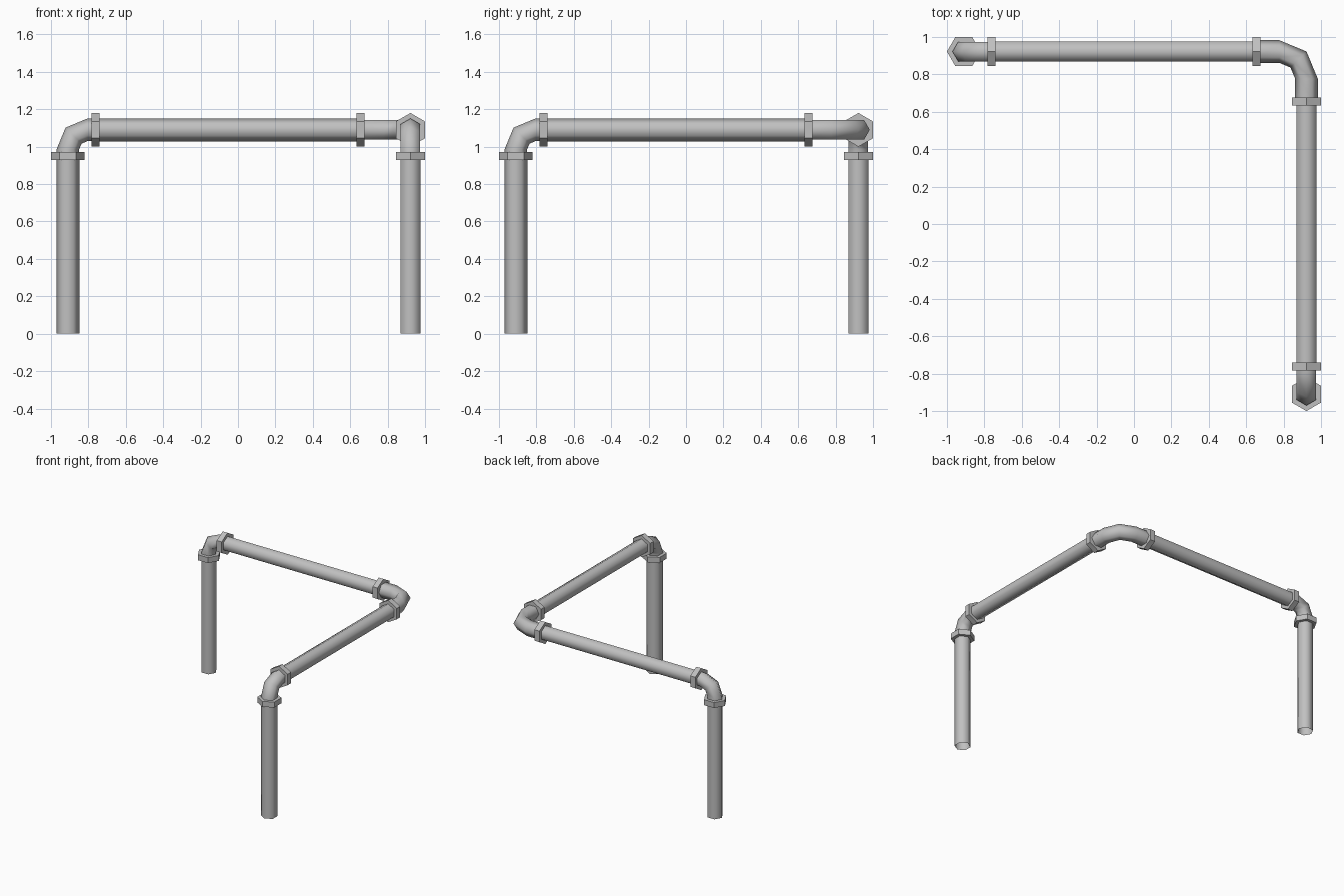
import bpy
from math import cos, sin, pi
from mathutils import Vector as V

cube = bpy.data.objects.get("Cube")
if cube:
    bpy.data.objects.remove(cube, do_unlink=True)

grey = bpy.data.materials.new("pipe grey")
grey.use_nodes = True
grey.diffuse_color = (0.53, 0.53, 0.53, 1)
grey.node_tree.nodes["Principled BSDF"].inputs["Base Color"].default_value = grey.diffuse_color

X, Y, Z = V((1, 0, 0)), V((0, 1, 0)), V((0, 0, 1))
SIDE = 0.922    # offset of the corner pipes
LEG = 0.91      # offset of the leg ends
TOP = 1.09      # height of the horizontal pipes


def loft(name, rings, radius, capped=False, smooth=True):
    """Hexagonal skin through rings of (centre, corner direction, side direction)."""
    verts, faces = [], []
    for centre, u, v in rings:
        verts += [centre + radius * (u * cos(k * pi / 3) + v * sin(k * pi / 3)) for k in range(6)]
    for r in range(len(rings) - 1):
        for k in range(6):
            a, b = r * 6 + k, r * 6 + (k + 1) % 6
            faces.append((a, b, b + 6, a + 6))
    if capped:
        last = len(verts) - 6
        faces += [tuple(range(5, -1, -1)), tuple(range(last, last + 6))]
    mesh = bpy.data.meshes.new(name)
    mesh.from_pydata(verts, [], faces)
    mesh.materials.append(grey)
    mesh.polygons.foreach_set("use_smooth", [smooth] * len(faces))
    obj = bpy.data.objects.new(name, mesh)
    bpy.context.collection.objects.link(obj)
    return obj


def straight(name, start, end, corner, radius=0.0615, **options):
    side = (end - start).normalized().cross(corner)
    return loft(name, [(start, corner, side), (end, corner, side)], radius, **options)


def nut(name, centre, axis, corner):
    half = axis * 0.0225
    straight(name, centre - half, centre + half, corner, 0.09, capped=True, smooth=False)


def elbow(name, corner, a, b, bend, reach_a, reach_b):
    """Two-segment quarter bend; a and b point outwards from the bend centre."""
    pivot = corner - bend * (a + b)
    side = a.cross(b)
    rings = [(corner - b * reach_a, a, side)]
    for step in range(3):
        out = a * cos(step * pi / 4) + b * sin(step * pi / 4)
        rings.append((pivot + bend * out, out, side))
    rings.append((corner - a * reach_b, b, side))
    loft(name, rings, 0.0605)


left_leg = V((SIDE, -LEG, 0))
right_leg = V((-LEG, SIDE, 0))
up = Z * TOP
corner = V((SIDE, SIDE, TOP))

# Legs, each with its nut, top elbow and first horizontal nut
for name, foot, out in (("front", left_leg, -Y), ("back", right_leg, -X)):
    straight(name + "_leg", foot, foot + Z * 0.95, out)
    nut(name + "_leg_nut", foot + Z * 0.95, Z, out)
    elbow(name + "_elbow", foot + up, out, Z, 0.105, TOP - 0.95, LEG - 0.765)
    nut(name + "_elbow_nut", foot + up - out * (LEG - 0.762), out, Z)

# Horizontal pipes and the nuts next to the corner bend
for name, foot, axis in (("side", left_leg, Y), ("back", right_leg, X)):
    end = corner - axis * (SIDE - 0.655)
    straight(name + "_rail", foot + up + axis * (LEG - 0.762), end, Z)
    nut(name + "_rail_nut", end, axis, Z)

# Horizontal corner bend
elbow("corner_elbow", corner, X, Y, 0.145, SIDE - 0.655, SIDE - 0.655)
